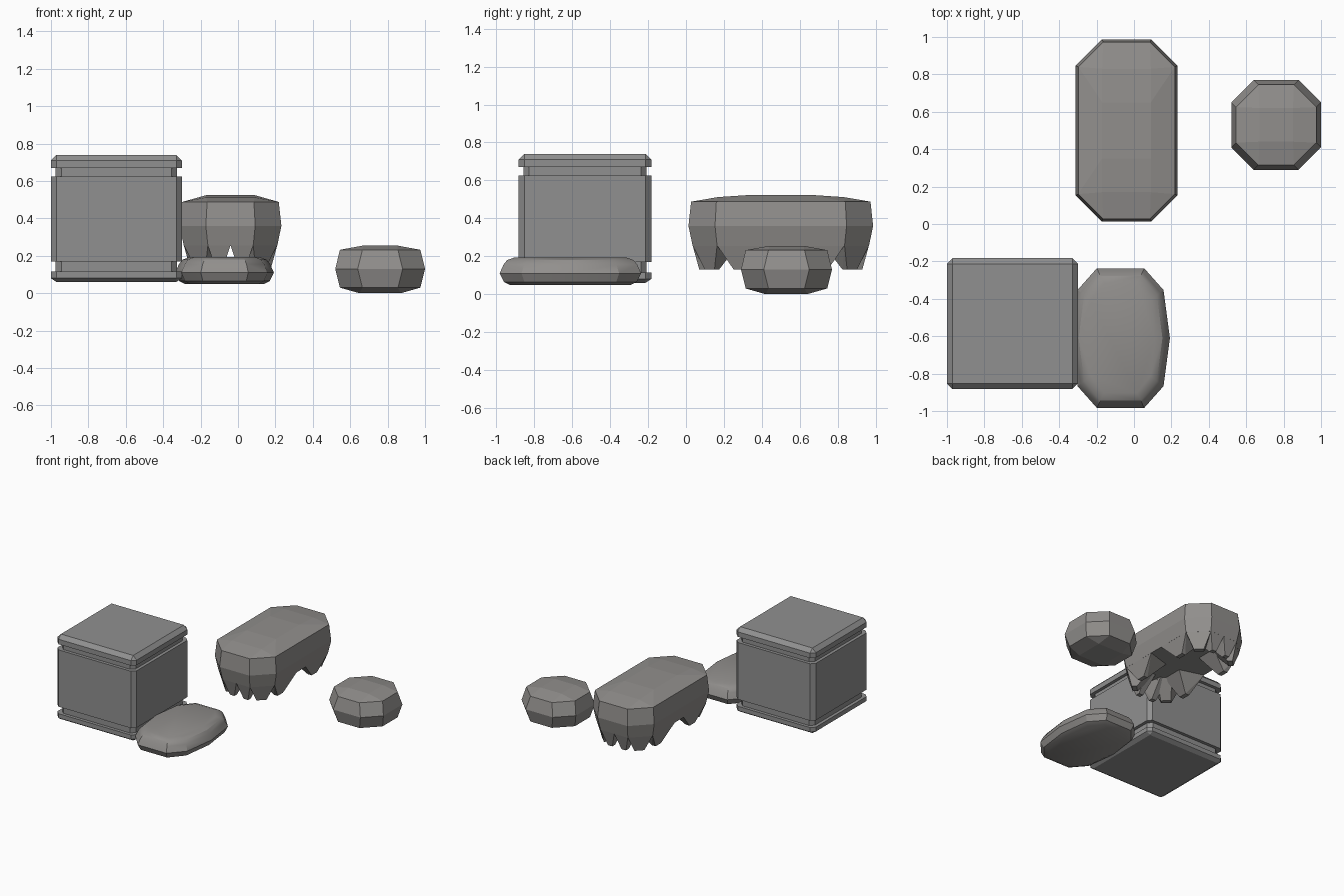
import bpy, bmesh
from mathutils import Vector

if "Cube" in bpy.data.objects:
    bpy.data.objects.remove(bpy.data.objects["Cube"])


def octagon(cx, cy, hx, hy, cut, z):
    """Rectangle outline with chamfered corners at height z."""
    a, b = hx - cut, hy - cut
    pts = [(a, -hy), (hx, -b), (hx, b), (a, hy), (-a, hy), (-hx, b), (-hx, -b), (-a, -hy)]
    return [Vector((cx + x, cy + y, z)) for x, y in pts]


def rect(cx, cy, hx, hy, z):
    return [Vector((cx + x, cy + y, z)) for x in (-hx, hx) for y in (-hy, hy)]


def add_hull(bm, pts):
    vs = [bm.verts.new(p) for p in pts]
    r = bmesh.ops.convex_hull(bm, input=vs)
    junk = {g for g in r["geom_interior"] + r["geom_unused"]
            if isinstance(g, bmesh.types.BMVert) and g.is_valid}
    bmesh.ops.delete(bm, geom=list(junk), context='VERTS')


def grey(name, rgb):
    m = bpy.data.materials.new(name)
    m.diffuse_color = (*rgb, 1)
    m.use_nodes = True
    m.node_tree.nodes["Principled BSDF"].inputs["Base Color"].default_value = m.diffuse_color
    return m


CUT_STONE = grey("cut_stone", (0.28, 0.28, 0.28))
ROUGH_STONE = grey("rough_stone", (0.285, 0.275, 0.265))


def build(name, hulls, mat, smooth=None):
    """One object made from one or more convex pieces."""
    bm = bmesh.new()
    for pts in hulls:
        add_hull(bm, pts)
    bmesh.ops.dissolve_limit(bm, angle_limit=0.02, verts=bm.verts[:], edges=bm.edges[:])
    bmesh.ops.recalc_face_normals(bm, faces=bm.faces[:])
    me = bpy.data.meshes.new(name)
    bm.to_mesh(me)
    bm.free()
    me.materials.append(mat)
    ob = bpy.data.objects.new(name, me)
    bpy.context.collection.objects.link(ob)
    if smooth:
        bpy.ops.object.select_all(action='DESELECT')
        ob.select_set(True)
        bpy.context.view_layer.objects.active = ob
        bpy.ops.object.shade_smooth_by_angle(angle=smooth)
    return ob


# Square stone block: base, lower groove, body, upper groove, lid
BX, BY = -0.65, -0.533


def slab(half, z0, z1):
    return [p for z in (z0, z1) for p in octagon(BX, BY, half, half, 0.03, z)]


build("block_body", [slab(0.35, 0.17, 0.625)], CUT_STONE)
build("block_lower_groove", [slab(0.325, 0.11, 0.18)], CUT_STONE)
build("block_upper_groove", [slab(0.325, 0.62, 0.68)], CUT_STONE)
build("block_base", [slab(0.35, 0.08, 0.115) + rect(BX, BY, 0.32, 0.32, 0.06)], CUT_STONE)
build("block_lid", [slab(0.35, 0.67, 0.71) + rect(BX, BY, 0.32, 0.32, 0.74)], CUT_STONE)


# Flat rounded stone: ten-sided rings
def pebble_ring(inset, z):
    hx, hy = 0.264 - inset, 0.373 - inset
    quarter = [(hx, 0), (hx * 0.87, hy * 0.69), (hx * 0.48, hy)]
    return [Vector((-0.072 + sx * x, -0.61 + sy * y, z))
            for x, y in quarter for sx in (-1, 1) for sy in (-1, 1)]


rings = [(0.055, 0.048), (0.022, 0.065), (0.0, 0.11), (0.02, 0.155), (0.04, 0.18), (0.08, 0.194)]
build("flat_stone", [[p for i, z in rings for p in pebble_ring(i, z)]], ROUGH_STONE, smooth=0.52)

# Small boulder
boulder = []
for half, z in ((0.215, 0.03), (0.24, 0.13), (0.215, 0.232)):
    boulder += octagon(0.76, 0.53, half, half, 0.12, z)
for z, s in ((0.0, 0.11), (0.255, 0.09)):
    boulder += rect(0.76, 0.53, s, s, z)
build("small_boulder", [boulder], ROUGH_STONE)

# Overhanging rock: domed octagonal body
CX, CY, HX, HY, CUT = -0.04, 0.5, 0.272, 0.487, 0.14
body = []
for inset, z in ((0.022, 0.255), (0.0, 0.36), (0.014, 0.488)):
    body += octagon(CX, CY, HX - inset, HY - inset, CUT - inset * 0.5, z)
body += rect(CX, CY, 0.13, 0.33, 0.512) + rect(CX, CY, 0.13, 0.15, 0.524)
build("overhang_rock", [body], ROUGH_STONE)

# Blunt spikes hanging from each side of the rock, sloping back to its middle
ring = octagon(CX, CY, HX - 0.022, HY - 0.022, CUT - 0.011, 0.257)
spikes = []
for i in range(8):
    a, b = ring[i], ring[(i + 1) % 8]
    d = (b - a).normalized()
    inward = Vector((-d.y, d.x, 0))
    if i % 2 == 0:
        spans = [(0.0, 1.0, 0.3, 0.7)]
    elif (b - a).length > 0.4:
        spans = [(0.0, 0.42, 0.13, 0.23), (0.58, 1.0, 0.77, 0.87)]
    else:
        spans = [(0.0, 0.5, 0.17, 0.33), (0.5, 1.0, 0.67, 0.83)]
    for s0, s1, t0, t1 in spans:
        mid = 0.5 * (s0 + s1)
        pts = []
        for s, t in ((s0, t0), (s1, t1)):
            base, tip = a.lerp(b, s), a.lerp(b, t)
            tip.z = 0.13
            back = a.lerp(b, mid + (s - mid) * 0.6)
            pts += [base, back + inward * 0.19, tip + inward * 0.035, tip + inward * 0.07]
        spikes.append(pts)
build("overhang_spikes", spikes, ROUGH_STONE)
